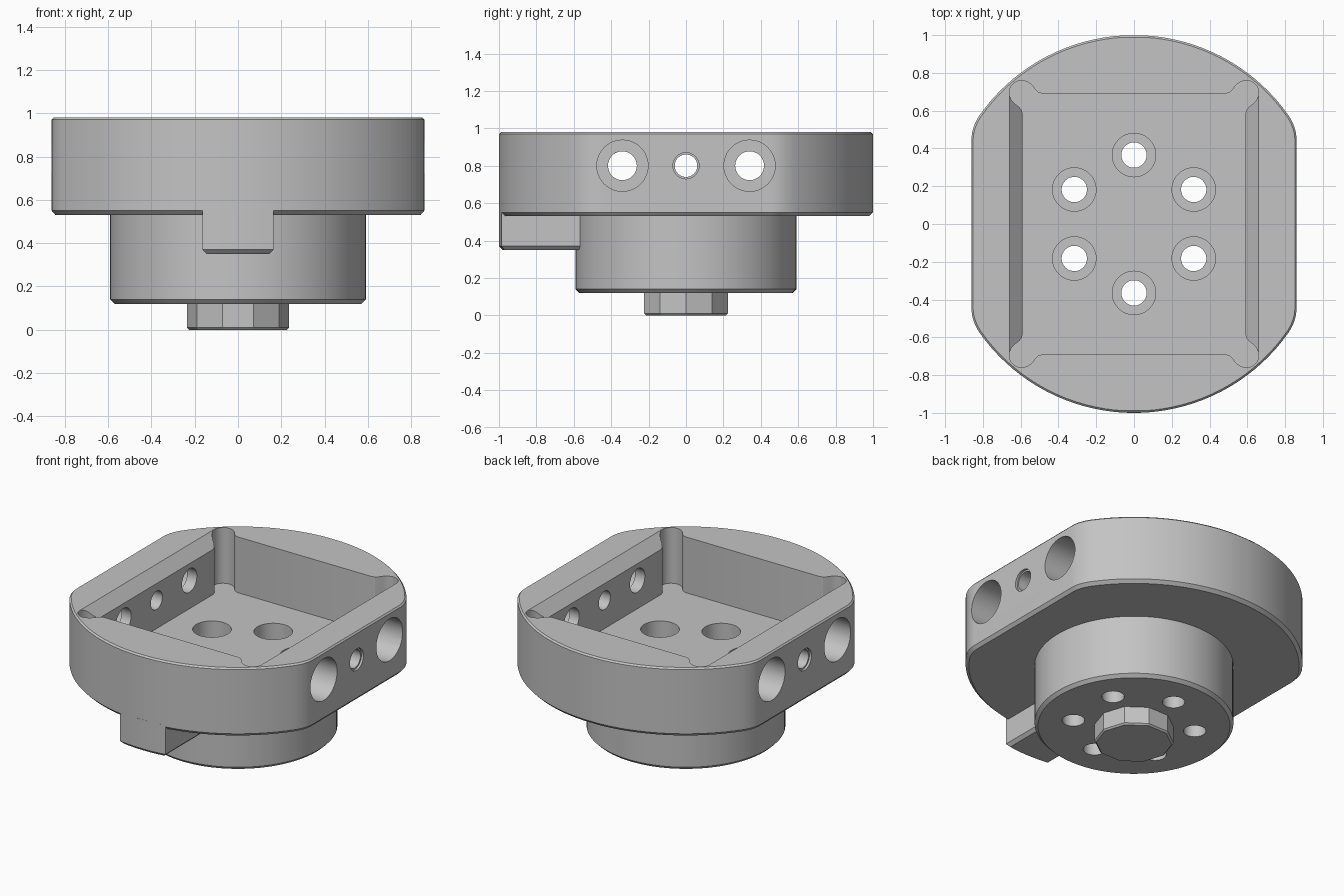
import bpy, bmesh, math
from mathutils import Matrix

cube = bpy.data.objects.get("Cube")
if cube:
    bpy.data.objects.remove(cube, do_unlink=True)

grey = bpy.data.materials.new("machined grey")
grey.use_nodes = True
grey.diffuse_color = (0.55, 0.55, 0.55, 1)
grey.node_tree.nodes["Principled BSDF"].inputs["Base Color"].default_value = (0.55, 0.55, 0.55, 1)


def loft(name, rings, matrix=None):
    """Closed solid through rings of (outline, height)."""
    bm = bmesh.new()
    loops = [[bm.verts.new((x, y, z)) for x, y in pts] for pts, z in rings]
    n = len(loops[0])
    for low, high in zip(loops, loops[1:]):
        for i in range(n):
            j = (i + 1) % n
            bm.faces.new((low[i], low[j], high[j], high[i]))
    bm.faces.new(loops[0][::-1])
    bm.faces.new(loops[-1])
    if matrix:
        bm.transform(matrix)
    bmesh.ops.recalc_face_normals(bm, faces=bm.faces[:])
    mesh = bpy.data.meshes.new(name)
    bm.to_mesh(mesh)
    bm.free()
    mesh.materials.append(grey)
    obj = bpy.data.objects.new(name, mesh)
    bpy.context.collection.objects.link(obj)
    return obj


def circle(r, n=96):
    return [(r * math.cos(2 * math.pi * i / n), r * math.sin(2 * math.pi * i / n)) for i in range(n)]


def scaled(pts, s):
    return [(x * s, y * s) for x, y in pts]


def mirrored(quarter):
    """Full outline from a quarter that runs from the +x side to the +y side."""
    half = quarter + [(-x, y) for x, y in reversed(quarter)]
    return half + [(-x, -y) for x, y in half]


def bore(r, low, high, matrix, n=48):
    c = loft("bore_cutter", [(circle(r, n), low), (circle(r, n), high)], matrix)
    c.hide_render = True
    return c


def cut(obj, cutters):
    bpy.context.view_layer.objects.active = obj
    for c in cutters:
        mod = obj.modifiers.new("cut", 'BOOLEAN')
        mod.operation = 'DIFFERENCE'
        mod.solver = 'EXACT'
        mod.object = c
        bpy.ops.object.modifier_apply(modifier=mod.name)


# Round body with two flats and softened corners
start, end = (0.86, 0.45), (math.cos(0.61), math.sin(0.61))
quarter = []
for i in range(9):
    t = i / 8
    a, b, c = (1 - t) ** 2, 2 * t * (1 - t), t * t
    quarter.append((a * start[0] + b * 0.86 + c * end[0], a * start[1] + b * 0.51 + c * end[1]))
for i in range(1, 18):
    ang = 0.61 + (math.pi / 2 - 0.61) * i / 18
    quarter.append((math.cos(ang), math.sin(ang)))
outline = mirrored(quarter)
body = loft("body", [(scaled(outline, 0.98), 0.53), (outline, 0.55),
                     (outline, 0.97), (scaled(outline, 0.99), 0.98)])

# Hub and ten-sided boss below
hub = loft("hub", [(circle(0.57), 0.12), (circle(0.59), 0.14), (circle(0.59), 0.56)])
boss = loft("boss", [(circle(0.225, 10), 0), (circle(0.235, 10), 0.01), (circle(0.235, 10), 0.15)])


# Locating tab at the front
def tab_outline(w, r):
    arc = [(w * (i / 6 - 1), -math.sqrt(r * r - (w * (i / 6 - 1)) ** 2)) for i in range(13)]
    return arc + [(w, -0.5), (-w, -0.5)]


tab = loft("tab", [(tab_outline(0.145, 0.98), 0.35), (tab_outline(0.165, 1.0), 0.37),
                   (tab_outline(0.165, 1.0), 0.56)])

# Pocket with relieved corners
side = [(0.595 + 0.065 * math.cos(math.radians(a)), 0.695 + 0.065 * math.sin(math.radians(a)))
        for a in range(45, 106, 10)]
side += [(0.555, 0.748), (0.538, 0.732), (0.522, 0.711), (0.506, 0.696), (0.485, 0.69)]
other = [(y - 0.1, x + 0.1) for x, y in reversed(side[1:])]
pocket_outline = mirrored(other + side)
pocket = loft("pocket_cutter", [(pocket_outline, 0.615), (pocket_outline, 1.1)])

# Sloped lead-ins along both side walls of the pocket
slopes = []
for s in (1, -1):
    section = [(s * 0.55, 0.87), (s * 0.66, 0.98), (s * 0.66, 1.1), (s * 0.55, 1.1)]
    to_y = Matrix(((1, 0, 0, 0), (0, 0, 1, 0), (0, 1, 0, 0), (0, 0, 0, 1)))
    slopes.append(loft("slope_cutter", [(section, -0.69), (section, 0.69)], to_y))

# Six counterbored bolt holes through floor and hub
bolts = []
for i in range(6):
    a = math.radians(30 + 60 * i)
    place = Matrix.Translation((0.365 * math.cos(a), 0.365 * math.sin(a), 0))
    bolts += [bore(0.067, -0.1, 0.8, place), bore(0.115, 0.4, 0.8, place)]

# Cross holes through the side walls
cross = []
for s in (1, -1):
    for y in (-0.34, 0, 0.34):
        place = Matrix.Translation((0, y, 0.8)) @ Matrix.Rotation(s * math.pi / 2, 4, 'Y')
        cross.append(bore(0.077 if y else 0.06, 0.4, 1.1, place))
        if y:
            cross.append(bore(0.137, 0.66, 1.1, place))
        else:
            cross.append(bore(0.07, 0.845, 1.1, place))

cut(body, [pocket] + slopes + bolts + cross)
cut(hub, bolts)

for c in [pocket] + slopes + bolts + cross:
    bpy.data.objects.remove(c, do_unlink=True)

# Smooth the round walls, keep the edges crisp
bpy.ops.object.select_all(action='DESELECT')
for obj in (body, hub, boss, tab):
    obj.select_set(True)
bpy.context.view_layer.objects.active = body
bpy.ops.object.shade_smooth_by_angle(angle=math.radians(25))
